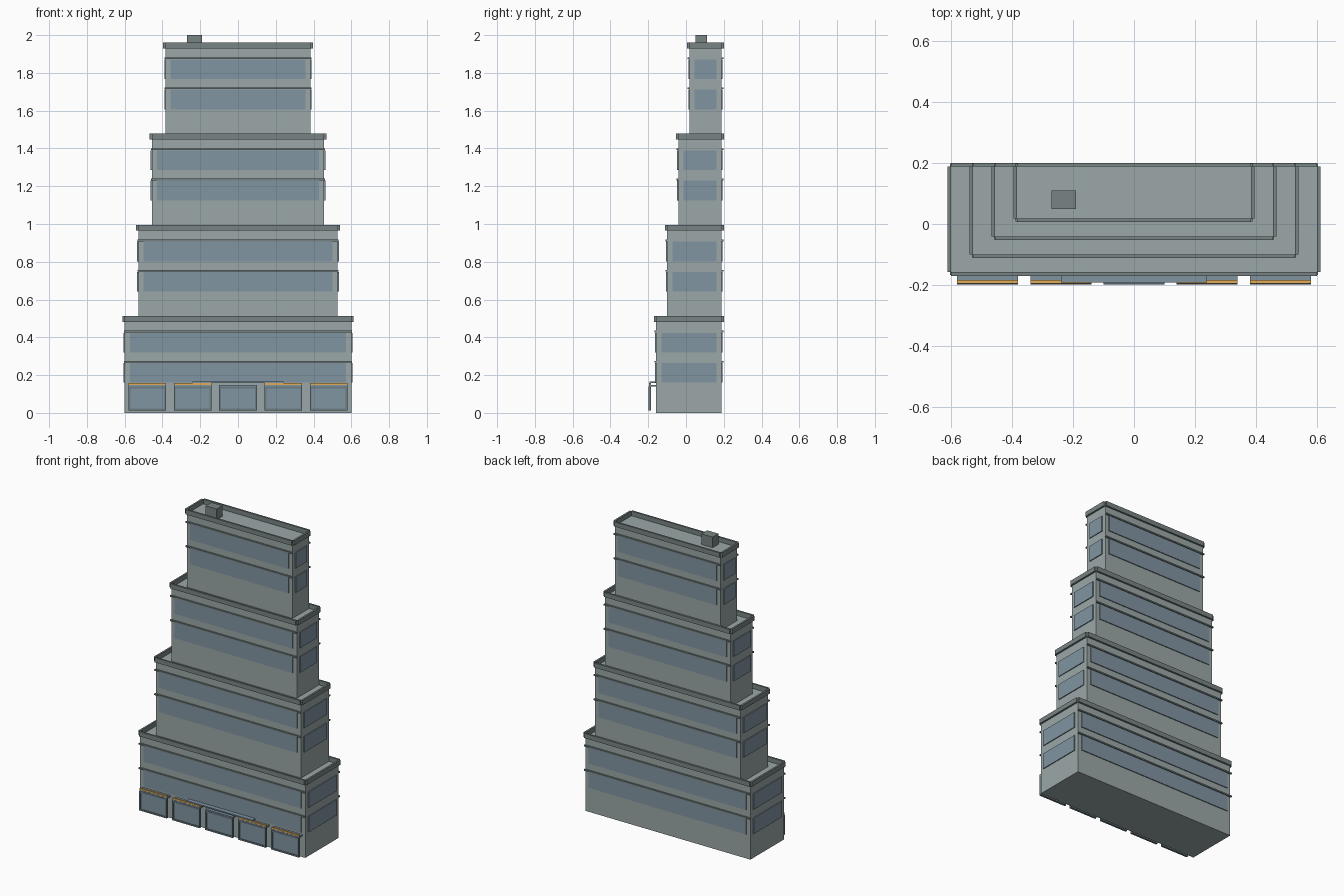
import bpy, bmesh

if "Cube" in bpy.data.objects:
    bpy.data.objects.remove(bpy.data.objects["Cube"])


def material(name, rgb):
    m = bpy.data.materials.new(name)
    m.diffuse_color = (*rgb, 1)
    m.use_nodes = True
    m.node_tree.nodes["Principled BSDF"].inputs["Base Color"].default_value = m.diffuse_color
    return m


WALL = material("wall", (0.33, 0.39, 0.39))
TRIM = material("trim", (0.19, 0.23, 0.23))
GLASS = material("glass", (0.22, 0.30, 0.36))
FRAME = material("frame", (0.15, 0.20, 0.24))
AMBER = material("amber", (0.75, 0.42, 0.10))


def boxes(name, mat, specs):
    """One object made of boxes given as (x0, x1, y0, y1, z0, z1)."""
    bm = bmesh.new()
    for x0, x1, y0, y1, z0, z1 in specs:
        vs = bmesh.ops.create_cube(bm, size=1)["verts"]
        for v in vs:
            v.co = ((x0 + x1) / 2 + v.co.x * (x1 - x0),
                    (y0 + y1) / 2 + v.co.y * (y1 - y0),
                    (z0 + z1) / 2 + v.co.z * (z1 - z0))
    me = bpy.data.meshes.new(name)
    bm.to_mesh(me)
    bm.free()
    me.materials.append(mat)
    ob = bpy.data.objects.new(name, me)
    bpy.context.collection.objects.link(ob)
    return ob


H, BACK, LIP, PANE, EDGE = 0.4825, 0.188, 0.012, 0.006, 0.027

# Stepped tiers, each with parapet, window bands and ledges
for i in range(4):
    hw = 0.60 - 0.072 * i
    front = -0.158 + 0.0587 * i
    z = H * i
    top = z + H
    n = i + 1
    boxes(f"tier_{n}_body", WALL, [(-hw, hw, front, BACK, z, top)])

    # Parapet strips hang just outside the walls, leaving notched corners
    z0, z1 = top, top + 0.031
    boxes(f"tier_{n}_parapet", TRIM, [
        (-hw, hw, front - LIP, front, z0, z1),
        (-hw, hw, BACK, BACK + LIP, z0, z1),
        (-hw - LIP, -hw, front, BACK, z0, z1),
        (hw, hw + LIP, front, BACK, z0, z1)])

    # Two window bands around the tier, ledges on front and back
    windows, ledges = [], []
    for f in (0.16, 0.32):
        a, b = z + f, z + f + 0.104
        xw = hw - EDGE
        windows += [
            (-xw, xw, front - PANE, front, a, b),
            (-xw, xw, BACK, BACK + PANE, a, b),
            (-hw - PANE, -hw, front + EDGE, BACK - EDGE, a, b),
            (hw, hw + PANE, front + EDGE, BACK - EDGE, a, b)]
        for y0, y1 in ((front - 0.01, front), (BACK, BACK + 0.01)):
            ledges.append((-hw - 0.004, hw + 0.004, y0, y1, b + 0.002, b + 0.011))
    boxes(f"tier_{n}_windows", GLASS, windows)
    boxes(f"tier_{n}_ledges", TRIM, ledges)

# Rooftop equipment box
boxes("roof_unit", TRIM, [(-0.27, -0.19, 0.05, 0.11, 4 * H, 2.0)])

# Street-level shop bays: glass, frame and lintel
glass, frame, lintels, signs = [], [], [], []
for k in range(-2, 3):
    x0, x1 = 0.24 * k - 0.1, 0.24 * k + 0.1
    fy = (-0.198, -0.184)
    glass.append((x0 + 0.01, x1 - 0.01, -0.194, -0.187, 0.022, 0.13))
    frame += [
        (x0, x0 + 0.01, *fy, 0.012, 0.14),
        (x1 - 0.01, x1, *fy, 0.012, 0.14),
        (x0 + 0.01, x1 - 0.01, *fy, 0.012, 0.022),
        (x0 + 0.01, x1 - 0.01, *fy, 0.13, 0.14)]
    lintels.append((x0, x1, -0.196, -0.158, 0.14, 0.148))
    if k:
        signs.append((x0, x1, -0.195, -0.184, 0.148, 0.157))
boxes("shop_glass", GLASS, glass)
boxes("shop_frames", FRAME, frame)
boxes("shop_lintels", GLASS, lintels)
boxes("shop_light_strips", AMBER, signs)

# Entrance canopy
boxes("entrance_canopy", GLASS, [(-0.24, 0.24, -0.192, -0.158, 0.157, 0.165)])
